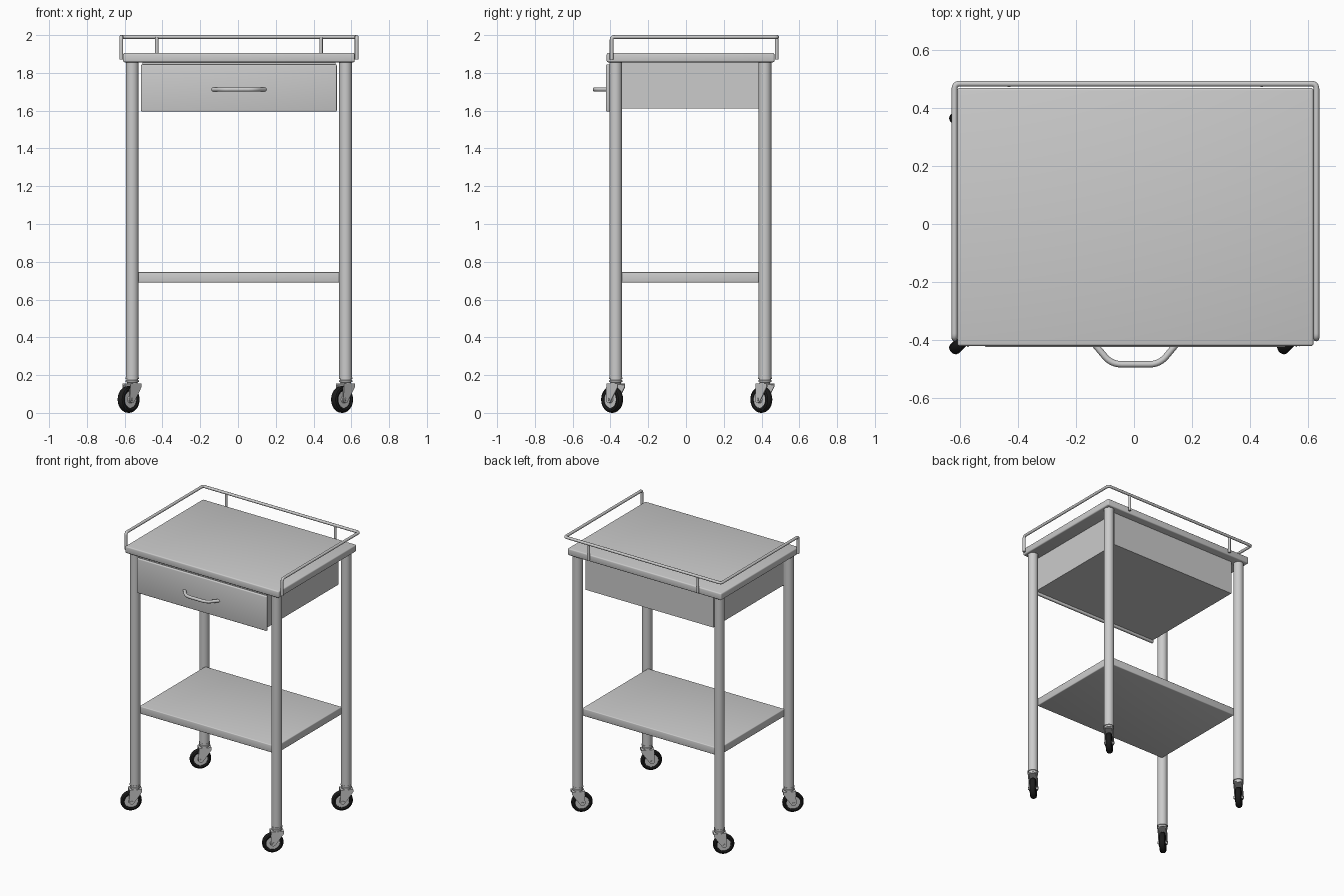
import bpy, bmesh
from math import sin, cos, pi, radians
from mathutils import Matrix, Vector

if "Cube" in bpy.data.objects:
    bpy.data.objects.remove(bpy.data.objects["Cube"])

CX, CY = 0.005, 0.023          # centre of the frame
LX, LY = 0.565, 0.395          # leg offsets from that centre
BLACK = bpy.data.materials.new("black_rubber")
BLACK.diffuse_color = (0.012, 0.012, 0.012, 1)
BLACK.use_nodes = True
BLACK.node_tree.nodes["Principled BSDF"].inputs["Base Color"].default_value = BLACK.diffuse_color


def smooth(ob):
    bpy.ops.object.select_all(action='DESELECT')
    ob.select_set(True)
    bpy.context.view_layer.objects.active = ob
    bpy.ops.object.shade_smooth_by_angle(angle=radians(35))


def finish(name, bm, mat=None, matrix=Matrix()):
    bmesh.ops.recalc_face_normals(bm, faces=bm.faces)
    me = bpy.data.meshes.new(name)
    bm.to_mesh(me)
    bm.free()
    ob = bpy.data.objects.new(name, me)
    bpy.context.collection.objects.link(ob)
    ob.matrix_world = matrix
    if mat:
        me.materials.append(mat)
    smooth(ob)
    return ob


def box(name, lo, hi, bevel=0.0, matrix=Matrix()):
    lo, hi = Vector(lo), Vector(hi)
    bm = bmesh.new()
    bmesh.ops.create_cube(bm, size=1)
    bmesh.ops.scale(bm, vec=hi - lo, verts=bm.verts)
    bmesh.ops.translate(bm, vec=(lo + hi) / 2, verts=bm.verts)
    if bevel:
        bmesh.ops.bevel(bm, geom=bm.edges[:], offset=bevel, segments=3,
                        profile=0.5, affect='EDGES')
    return finish(name, bm, matrix=matrix)


def lathe(name, profile, matrix, mat=None, steps=32):
    """Spin (radius, height) points about local z."""
    bm = bmesh.new()
    vs = [bm.verts.new((r, 0, h)) for r, h in profile]
    es = [bm.edges.new(p) for p in zip(vs, vs[1:])]
    bmesh.ops.spin(bm, geom=vs + es, cent=(0, 0, 0), axis=(0, 0, 1),
                   angle=2 * pi, steps=steps, use_duplicate=False)
    bmesh.ops.remove_doubles(bm, verts=bm.verts, dist=1e-5)
    return finish(name, bm, mat, matrix)


def tube(name, pts, fillet, radius):
    """Round rod along a polyline with rounded corners."""
    pts = [Vector(p) for p in pts]
    path = [pts[0]]
    for a, p, b in zip(pts, pts[1:], pts[2:]):
        s = p + (a - p).normalized() * fillet
        e = p + (b - p).normalized() * fillet
        for i in range(7):
            t = i / 6
            path.append(s * (1 - t) ** 2 + p * 2 * t * (1 - t) + e * t * t)
    path.append(pts[-1])
    cu = bpy.data.curves.new(name, 'CURVE')
    cu.dimensions = '3D'
    cu.bevel_depth = radius
    cu.bevel_resolution = 4
    cu.use_fill_caps = True
    sp = cu.splines.new('POLY')
    sp.points.add(len(path) - 1)
    for q, v in zip(sp.points, path):
        q.co = (*v, 1)
    ob = bpy.data.objects.new(name, cu)
    bpy.context.collection.objects.link(ob)
    bpy.ops.object.select_all(action='DESELECT')
    ob.select_set(True)
    bpy.context.view_layer.objects.active = ob
    bpy.ops.object.convert(target='MESH')
    smooth(bpy.context.view_layer.objects.active)


def caster(tag, x, y):
    base = Matrix.Translation((x, y, 0)) @ Matrix.Rotation(radians(225), 4, 'Z')
    off, az, R = 0.027, 0.071, 0.071
    axle = base @ Matrix.Translation((off, 0, az)) @ Matrix.Rotation(pi / 2, 4, 'X')
    # tyre and hub
    tyre = [(0.045, -0.017), (0.056, -0.021), (0.065, -0.017), (0.07, -0.008), (R, 0)]
    tyre += [(r, -h) for r, h in tyre[-2::-1]]
    lathe("tyre_" + tag, tyre + [tyre[0]], axle, BLACK, 40)
    lathe("wheel_hub_" + tag, [(0, -0.018), (0.016, -0.018), (0.02, -0.013), (0.046, -0.013),
                               (0.046, 0.013), (0.02, 0.013), (0.016, 0.018), (0, 0.018)], axle)
    lathe("axle_" + tag, [(0, -0.034), (0.009, -0.034), (0.009, 0.034), (0, 0.034)], axle, steps=16)
    # fork cheeks and crown
    for side in (-1, 1):
        bm = bmesh.new()
        prof = [(-0.042, 0.155), (-0.042, 0.138)]
        prof += [(off + 0.018 * cos(a), az + 0.018 * sin(a))
                 for a in [radians(210 + 20 * i) for i in range(9)]]
        prof += [(0.042, 0.138), (0.042, 0.155)]
        f = bm.faces.new([bm.verts.new((px, side * 0.024, pz)) for px, pz in prof])
        ex = bmesh.ops.extrude_face_region(bm, geom=[f])
        bmesh.ops.translate(bm, vec=(0, side * 0.005, 0),
                            verts=[g for g in ex['geom'] if isinstance(g, bmesh.types.BMVert)])
        finish(f"fork_cheek_{tag}_{'a' if side < 0 else 'b'}", bm, matrix=base)
    box("fork_crown_" + tag, (-0.042, -0.029, 0.148), (0.042, 0.029, 0.156), matrix=base)
    # swivel collar
    lathe("swivel_collar_" + tag, [(0, 0.154), (0.028, 0.154), (0.028, 0.162), (0.035, 0.163),
                                   (0.035, 0.172), (0.031, 0.174), (0.031, 0.179), (0.036, 0.18),
                                   (0.036, 0.188), (0, 0.188)], Matrix.Translation((x, y, 0)))


# legs and casters
for sx, nx in ((-1, "left"), (1, "right")):
    for sy, ny in ((-1, "front"), (1, "back")):
        x, y = CX + sx * LX, CY + sy * LY
        tag = f"{ny}_{nx}"
        lathe("leg_" + tag, [(0, 0.185), (0.034, 0.185), (0.034, 1.86), (0, 1.86)],
              Matrix.Translation((x, y, 0)))
        caster(tag, x, y)

# table top and lower shelf
box("table_top", (CX - 0.613, CY - 0.443, 1.856), (CX + 0.613, CY + 0.445, 1.905), 0.008)
box("lower_shelf", (CX - 0.545, CY - 0.375, 0.69), (CX + 0.545, CY + 0.375, 0.745), 0.006)

# drawer housing, front panel and handle
box("drawer_housing", (CX - 0.51, -0.406, 1.612), (CX + 0.51, 0.41, 1.858))
box("drawer_front", (CX - 0.518, -0.424, 1.595), (CX + 0.518, -0.404, 1.845), 0.006)
tube("drawer_handle", [(CX + x, y, 1.712) for x, y in
     ((-0.14, -0.415), (-0.083, -0.483), (0.083, -0.483), (0.14, -0.415))], 0.035, 0.011)

# guard rail round sides and back, with back posts
RX, RB, RF, RZ = 0.623, 0.483, -0.394, 1.99
tube("guard_rail", [(CX - RX, RF, 1.87), (CX - RX, RF, RZ), (CX - RX, RB, RZ),
                    (CX + RX, RB, RZ), (CX + RX, RF, RZ), (CX + RX, RF, 1.87)], 0.018, 0.01)
for s, n in ((-1, "left"), (1, "right")):
    tube("rail_post_" + n, [(CX + s * 0.435, RB - 0.003, 1.87), (CX + s * 0.435, RB - 0.003, RZ)], 0.01, 0.009)
